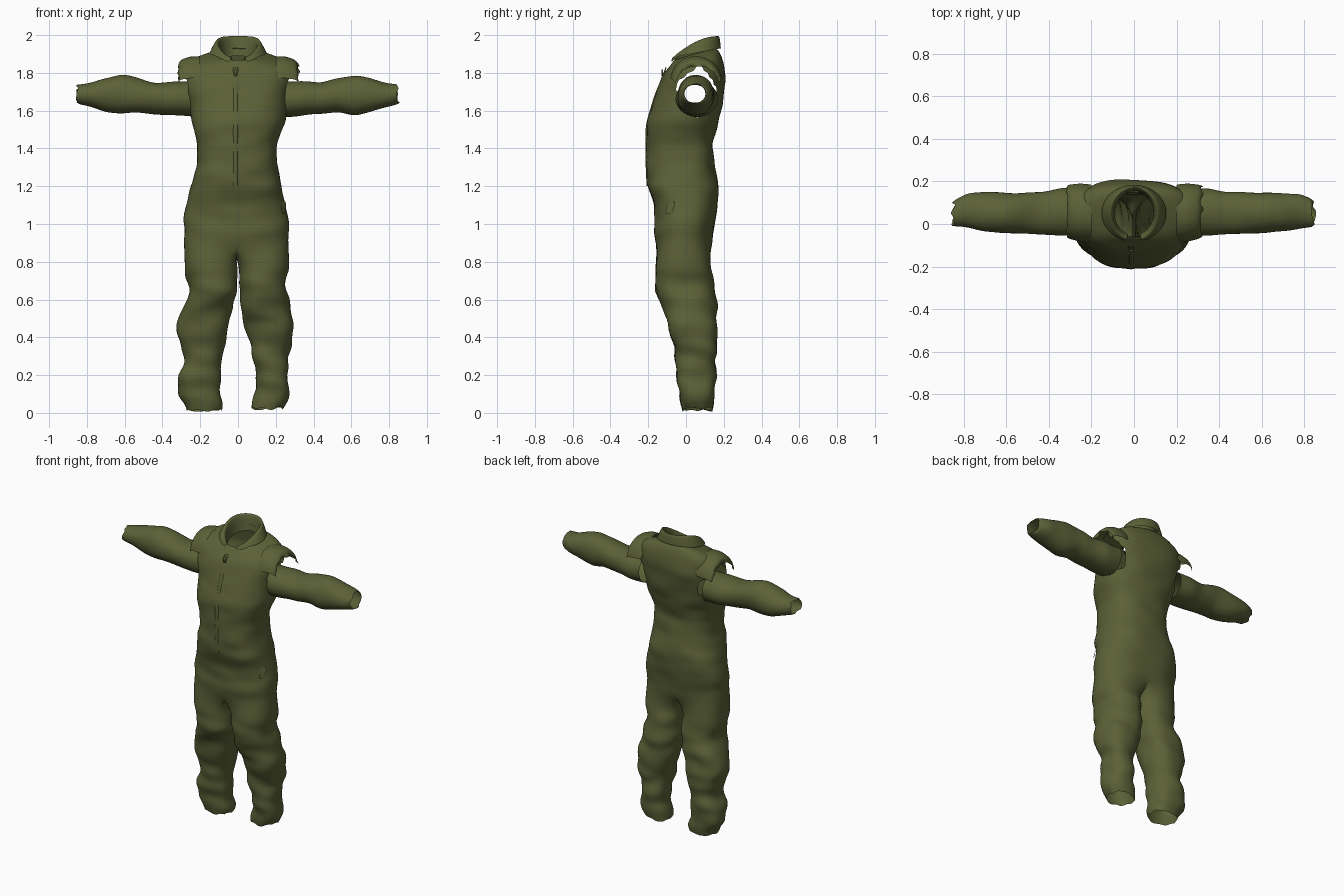
import bpy, bmesh, math, random
from mathutils import Vector, noise

random.seed(4)
if "Cube" in bpy.data.objects:
    bpy.data.objects.remove(bpy.data.objects["Cube"])

olive = bpy.data.materials.new("olive cloth")
olive.diffuse_color = (0.105, 0.118, 0.038, 1)
olive.use_nodes = True
shader = next(n for n in olive.node_tree.nodes if n.type == 'BSDF_PRINCIPLED')
shader.inputs["Base Color"].default_value = olive.diffuse_color
shader.inputs["Roughness"].default_value = 0.9


def arc(start, end, steps):
    return [math.radians(start + (end - start) * i / steps) for i in range(steps + 1)]


def section(a0, a1, b0, b1, angles, power=0.8):
    """Rounded-box outline between two pairs of limits."""
    def soft(v):
        return math.copysign(abs(v) ** power, v)
    return [((a0 + a1 + (a1 - a0) * soft(math.cos(t))) / 2,
             (b0 + b1 + (b1 - b0) * soft(math.sin(t))) / 2) for t in angles]


def sample(keys, step=0.035):
    """Fill in extra stations between the key stations."""
    out = [keys[0]]
    for a, b in zip(keys, keys[1:]):
        n = max(1, round(abs(b[0] - a[0]) / step))
        for i in range(1, n + 1):
            out.append(tuple(p + (q - p) * i / n for p, q in zip(a, b)))
    return out


def add_ring(bm, points):
    return [bm.verts.new(p) for p in points]


def skin(bm, rings, closed=True):
    for r, s in zip(rings, rings[1:]):
        n = len(r)
        for i in range(n if closed else n - 1):
            j = (i + 1) % n
            bm.faces.new((r[i], r[j], s[j], s[i]))


def crease(bm, amount, freq):
    """Push the cloth in and out along its normals to form folds."""
    bm.normal_update()
    moves = [(v, v.normal * noise.noise(Vector(v.co[k] * freq[k] for k in range(3))) * amount(v.co))
             for v in bm.verts]
    for v, d in moves:
        v.co += d


def finish(bm, name, levels=1):
    bmesh.ops.recalc_face_normals(bm, faces=bm.faces)
    mesh = bpy.data.meshes.new(name)
    bm.to_mesh(mesh)
    bm.free()
    mesh.materials.append(olive)
    mesh.shade_smooth()
    ob = bpy.data.objects.new(name, mesh)
    bpy.context.collection.objects.link(ob)
    if levels:
        ob.modifiers.new("smooth", 'SUBSURF').levels = levels
        ob.modifiers["smooth"].render_levels = levels
    return ob


# Body: height, right, left, front, back
body_keys = [
    (1.90, -.10, .10, -.06, .15), (1.89, -.16, .15, -.075, .165),
    (1.875, -.23, .22, -.085, .18), (1.84, -.285, .28, -.10, .20),
    (1.77, -.285, .28, -.13, .213), (1.66, -.26, .26, -.17, .20),
    (1.53, -.245, .245, -.21, .17), (1.42, -.215, .205, -.21, .14),
    (1.30, -.22, .21, -.21, .155), (1.20, -.25, .235, -.205, .175),
    (1.10, -.28, .25, -.17, .172), (1.0, -.287, .265, -.165, .15),
    (.90, -.287, .268, -.165, .14)]
# Legs: height, inner, outer, front, back
left_leg = [
    (.78, .003, .268, -.163, .13), (.65, .008, .265, -.16, .145),
    (.57, .02, .27, -.13, .16), (.48, .04, .295, -.10, .165),
    (.36, .06, .29, -.075, .165), (.27, .08, .268, -.055, .16),
    (.13, .098, .275, -.04, .157), (.06, .075, .265, -.03, .15),
    (.02, .07, .24, -.02, .14)]
right_leg = [
    (.78, .003, .285, -.163, .13), (.65, .01, .265, -.16, .145),
    (.55, .03, .295, -.12, .16), (.43, .06, .33, -.09, .165),
    (.30, .08, .292, -.06, .16), (.20, .095, .312, -.045, .158),
    (.09, .092, .312, -.035, .155), (.05, .075, .28, -.03, .15),
    (.01, .085, .27, -.02, .14)]

# Overalls: body and both trouser legs in one skin, split at the crotch
bm = bmesh.new()
around = arc(-90, 270, 32)[:-1]
rings = []
for z, x0, x1, y0, y1 in sample(body_keys):
    tilt = 0.3 * min(1, max(0, (z - 1.8) / 0.08))
    rings.append(add_ring(bm, [(x, y, z + tilt * (y - .05))
                               for x, y in section(x0, x1, y0, y1, around)]))
skin(bm, rings)
base = rings[-1]
front, back = base[0], base[16]
saddle = []
for i in range(1, 8):
    p = back.co.lerp(front.co, i / 8)
    p.z -= 0.07 * math.sin(math.pi * i / 8)
    saddle.append(bm.verts.new(p))
leg_angles = arc(-140, 140, 16) + arc(140, 220, 8)[1:-1]
for side, keys, outer in ((1, left_leg, base[:17]),
                          (-1, right_leg, [base[-i % 32] for i in range(17)])):
    legs = [outer + saddle]
    for z, xi, xo, y0, y1 in sample(keys):
        last = z < 0.03
        legs.append(add_ring(bm, [(side * x, y, max(0, z + last * random.uniform(-.01, .015)))
                                  for x, y in section(xi, xo, y0, y1, leg_angles, .85)]))
    skin(bm, legs)


def body_folds(co):
    if co.z < 0.06 or co.z > 1.8:
        return 0.004
    return 0.028 if co.z < 0.72 else 0.014


crease(bm, body_folds, (6, 6, 13))
# Open armholes
holes = [f for f in bm.faces
         if abs(f.calc_center_median().x) > .17
         and ((f.calc_center_median().y - .06) / .10) ** 2
         + ((f.calc_center_median().z - 1.70) / .125) ** 2 < 1]
bmesh.ops.delete(bm, geom=holes, context='FACES')
finish(bm, "overalls_body_and_legs")

# Sleeves: distance out, front, back, bottom, top
sleeve_keys = [
    (.235, -.05, .165, 1.57, 1.76), (.34, -.055, .17, 1.572, 1.757),
    (.44, -.05, .155, 1.58, 1.752), (.54, -.045, .148, 1.59, 1.775),
    (.62, -.045, .15, 1.578, 1.79), (.70, -.035, .15, 1.59, 1.772),
    (.78, -.02, .145, 1.615, 1.747), (.87, -.01, .105, 1.642, 1.742)]
# Shoulder caps use the same layout
cap_keys = [
    (.20, -.09, .19, 1.56, 1.887), (.25, -.088, .195, 1.56, 1.888),
    (.30, -.075, .19, 1.57, 1.872), (.335, -.06, .18, 1.58, 1.835)]
for side, word in ((1, "left"), (-1, "right")):
    bm = bmesh.new()
    rings = []
    for x, y0, y1, z0, z1 in sample(sleeve_keys):
        ragged = x > .86
        rings.append(add_ring(bm, [(side * (x - ragged * random.uniform(0, .035)), y, z)
                                   for y, z in section(y0, y1, z0, z1, arc(0, 360, 20)[:-1], .95)]))
    skin(bm, rings)
    crease(bm, lambda co: 0.01, (9, 7, 7))
    finish(bm, word + "_sleeve")

    bm = bmesh.new()
    rings = []
    for x, y0, y1, z0, z1 in sample(cap_keys, .02):
        ragged = x > .33
        rings.append(add_ring(bm, [(side * (x - ragged * random.uniform(0, .04)), y, z)
                                   for y, z in section(y0, y1, z0, z1, arc(15, 165, 18), .9)]))
    skin(bm, rings, closed=False)
    finish(bm, word + "_shoulder_cap")

# Folded collar: stand, crest and turned-down fall, open at the front
bm = bmesh.new()
columns = []
for t in arc(-163, 163, 32):
    f = (1 - math.cos(t)) / 2
    tip = max(0, f - .85) * .2
    rows = [(.092, .10, 1.89 - .06 * f), (.098, .112, 1.97 - .11 * f * f),
            (.108, .122, 2.003 - .125 * f * f), (.125, .13, 1.985 - .11 * f * f),
            (.152, .135, 1.93 - .05 * f - tip)]
    columns.append(add_ring(bm, [(rx * math.sin(t), .05 + ry * math.cos(t), z)
                                 for rx, ry, z in rows]))
skin(bm, columns, closed=False)
finish(bm, "collar")


def front_y(z):
    stations = sample(body_keys, .01)
    return min(stations, key=lambda k: abs(k[0] - z))[3]


# Front zip placket
bm = bmesh.new()
strip = []
for i in range(21):
    z = 1.83 - i * .0315
    y = front_y(z) - .004
    strip.append(add_ring(bm, [(-.026, y + .008, z), (-.02, y, z), (-.006, y, z), (0, y + .008, z)]))
skin(bm, strip, closed=False)
finish(bm, "zip_placket")

# Zip pull
bm = bmesh.new()
bmesh.ops.create_cube(bm, size=1)
for v in bm.verts:
    v.co = Vector((v.co.x * .016 - .012, v.co.y * .008 + front_y(1.8) - .008, v.co.z * .035 + 1.80))
finish(bm, "zip_pull", 0)

# Side vent flap at the hip
bm = bmesh.new()
flap = [add_ring(bm, [(.232 - i * .004, -.115 + i * .012, z), (.25 + i * .003, -.075 + i * .012, z)])
        for i, z in enumerate((1.05, 1.09, 1.125))]
skin(bm, flap, closed=False)
finish(bm, "hip_vent_flap")
